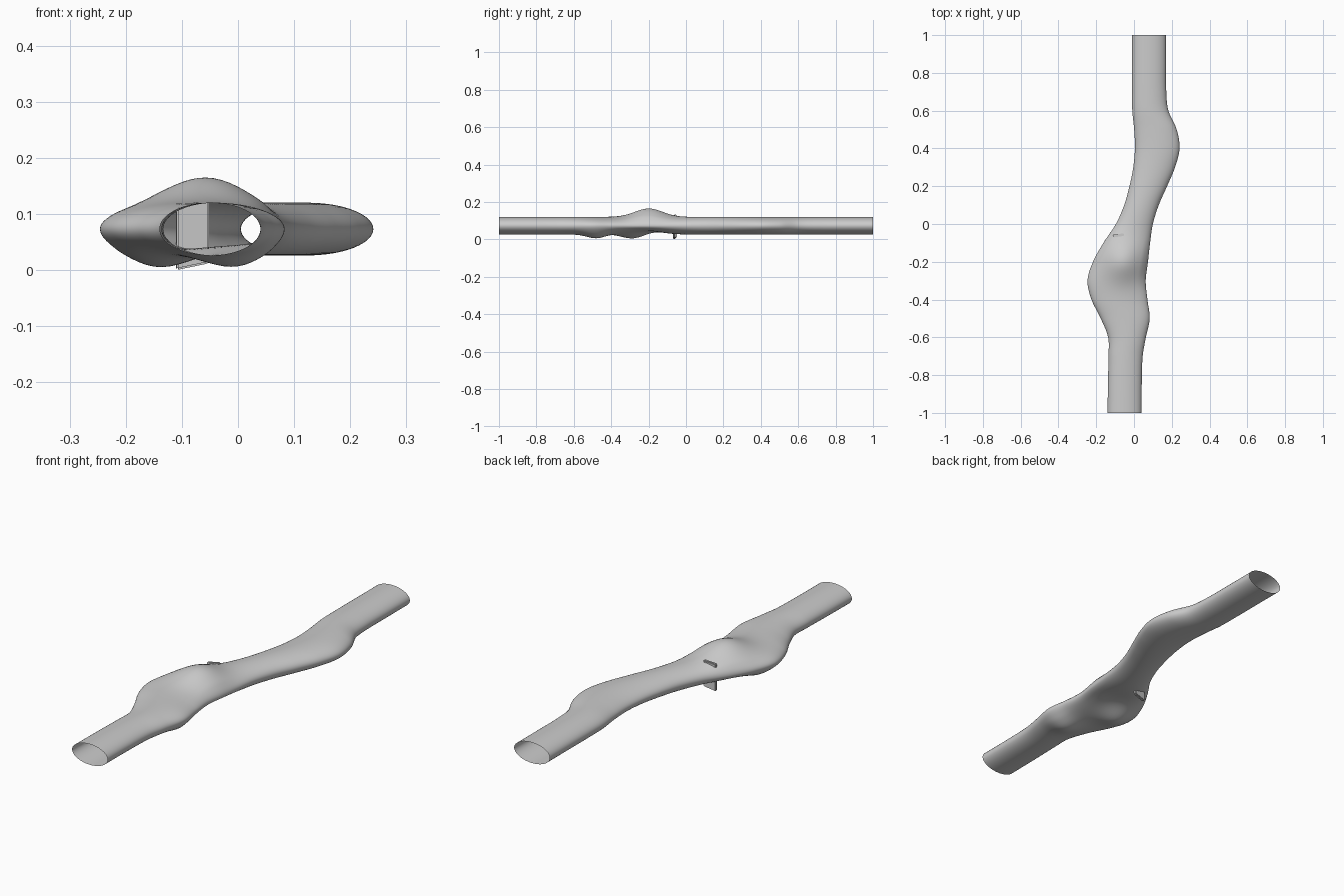
import bpy, bmesh, math
from mathutils import Matrix

if "Cube" in bpy.data.objects:
    bpy.data.objects.remove(bpy.data.objects["Cube"])

# Tube outline seen from above: (y, left x, right x)
OUTLINE = [
    (-1.0, -0.14, 0.04), (-0.85, -0.138, 0.041), (-0.7, -0.135, 0.046), (-0.6, -0.137, 0.063),
    (-0.5, -0.176, 0.083), (-0.4, -0.225, 0.071), (-0.3, -0.246, 0.062),
    (-0.2, -0.217, 0.074), (-0.1, -0.162, 0.085), (0.0, -0.096, 0.1),
    (0.1, -0.052, 0.131), (0.2, -0.024, 0.175), (0.3, -0.004, 0.217),
    (0.4, 0.005, 0.241), (0.5, 0.001, 0.226), (0.6, -0.009, 0.182),
    (0.7, -0.01, 0.171), (0.85, -0.01, 0.17), (1.0, -0.01, 0.17)]
MID_Z, HALF_Z = 0.073, 0.047
RINGS, SIDES = 200, 64


def outline_at(y, col):
    """Smooth cubic interpolation of the outline."""
    n = len(OUTLINE)
    i = 0
    while i < n - 2 and y > OUTLINE[i + 1][0]:
        i += 1

    def slope(k):
        a, b = OUTLINE[max(k - 1, 0)], OUTLINE[min(k + 1, n - 1)]
        return (b[col] - a[col]) / (b[0] - a[0])
    p, q = OUTLINE[i], OUTLINE[i + 1]
    h = q[0] - p[0]
    t = (y - p[0]) / h
    return ((2*t**3 - 3*t*t + 1) * p[col] + (t**3 - 2*t*t + t) * h * slope(i)
            + (3*t*t - 2*t**3) * q[col] + (t**3 - t*t) * h * slope(i + 1))


def bump(x, y, cx, cy, sx, sy):
    return math.exp(-((x - cx) / sx) ** 2 / 2 - ((y - cy) / sy) ** 2 / 2)


def make_object(name, bm):
    bmesh.ops.recalc_face_normals(bm, faces=bm.faces)
    mesh = bpy.data.meshes.new(name)
    bm.to_mesh(mesh)
    bm.free()
    obj = bpy.data.objects.new(name, mesh)
    bpy.context.collection.objects.link(obj)
    return obj


# Open-ended tube swept along y, with a hump on top and two lumps below
bm = bmesh.new()
rings = []
for r in range(RINGS + 1):
    y = -1 + 2 * r / RINGS
    lo, hi = outline_at(y, 1), outline_at(y, 2)
    ring = []
    for s in range(SIDES):
        a = 2 * math.pi * s / SIDES
        x = (lo + hi) / 2 + (hi - lo) / 2 * math.cos(a)
        z = MID_Z + HALF_Z * math.sin(a)
        hump = bump(x, y, -0.055, -0.2, 0.075, 0.075)
        if math.sin(a) > 0:
            z += 0.045 * hump * min(1, 1.6 * math.sin(a))
        else:
            k = min(1, -1.6 * math.sin(a))
            z += k * (0.017 * hump
                      - 0.023 * bump(x, y, 0.0, -0.48, 0.05, 0.05)
                      - 0.028 * bump(x, y, -0.14, -0.28, 0.055, 0.06))
        ring.append(bm.verts.new((x, y, z)))
    rings.append(ring)
for a, b in zip(rings, rings[1:]):
    for s in range(SIDES):
        t = (s + 1) % SIDES
        bm.faces.new((a[s], a[t], b[t], b[s]))
for f in bm.faces:
    f.smooth = True
make_object("tube", bm)

# Thin upright plate passing through the tube
bm = bmesh.new()
bmesh.ops.create_cube(bm, size=1, matrix=Matrix.Diagonal((0.058, 0.014, 0.128, 1)))
for v in bm.verts:
    v.co.z += 0.064
    if v.co.z < 0.01 and v.co.x > 0:
        v.co.z += 0.012
    if v.co.z > 0.1:
        v.co.z += 0.004 if v.co.x > 0 else -0.004
bmesh.ops.bevel(bm, geom=bm.edges[:], offset=0.003, segments=2, affect='EDGES')
bm.transform(Matrix.Translation((-0.081, -0.06, 0)) @ Matrix.Rotation(math.radians(8), 4, 'Z'))
make_object("inner_plate", bm)
